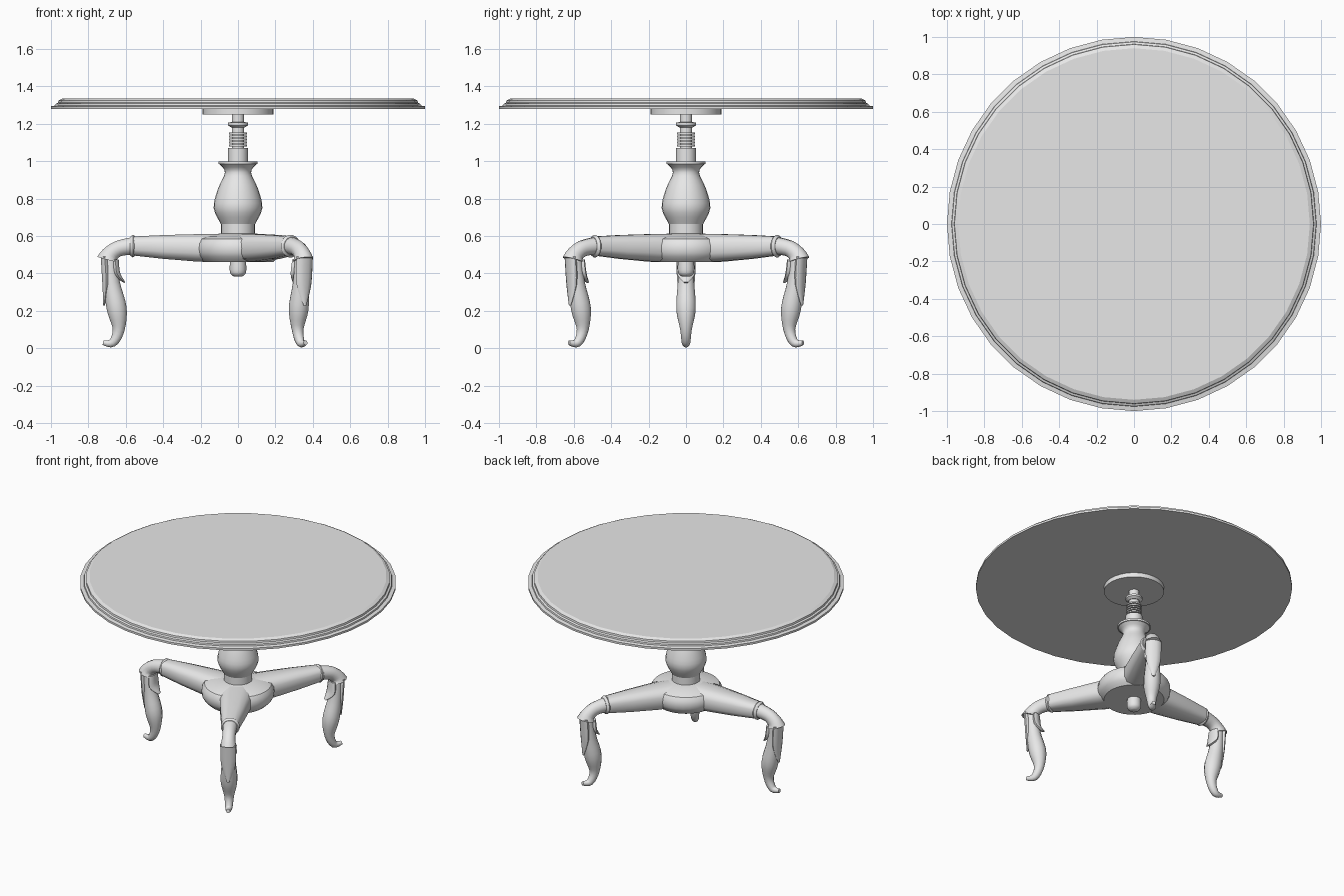
import bpy, bmesh
from math import sin, cos, tau, radians
from mathutils import Vector

cube = bpy.data.objects.get("Cube")
if cube:
    bpy.data.objects.remove(cube, do_unlink=True)

grey = bpy.data.materials.new("plain grey")
grey.use_nodes = True
grey.diffuse_color = (0.8, 0.8, 0.8, 1)
grey.node_tree.nodes["Principled BSDF"].inputs["Base Color"].default_value = grey.diffuse_color


def flowing(points, steps=4):
    """Refine a few control points into a smooth run passing through them."""
    points = [Vector(p) for p in points]
    last = len(points) - 1
    slopes = [(points[min(k + 1, last)] - points[max(k - 1, 0)]) / 2 for k in range(last + 1)]
    run = []
    for k in range(last):
        start, end = points[k], points[k + 1]
        for step in range(steps):
            t = step / steps
            ease = t * t * (3 - 2 * t)
            run.append(start.lerp(end, ease) + slopes[k] * t * (1 - t) ** 2
                       - slopes[k + 1] * t * t * (1 - t))
    return run + [points[last]]


def skin(name, rings, angle):
    """Build a mesh through equal rings of points, closed by flat caps."""
    bm = bmesh.new()
    rows = [[bm.verts.new(point) for point in ring] for ring in rings]
    for low, high in zip(rows, rows[1:]):
        for i in range(len(low)):
            bm.faces.new((low[i - 1], low[i], high[i], high[i - 1]))
    bm.faces.new(rows[0])
    bm.faces.new(rows[-1])
    bmesh.ops.recalc_face_normals(bm, faces=bm.faces)
    mesh = bpy.data.meshes.new(name)
    bm.to_mesh(mesh)
    bm.free()
    mesh.materials.append(grey)
    part = bpy.data.objects.new(name, mesh)
    bpy.context.collection.objects.link(part)
    bpy.ops.object.select_all(action='DESELECT')
    part.select_set(True)
    bpy.context.view_layer.objects.active = part
    bpy.ops.object.shade_smooth_by_angle(angle=radians(angle))
    return part


def turned(name, profile, sides=24, angle=35):
    """Lathe a profile of radius and height about the z axis."""
    turns = [tau * i / sides for i in range(sides)]
    skin(name, [[(r * cos(u), r * sin(u), z) for u in turns] for r, z in profile], angle)


def disc(name, radius, bottom, top, sides=24):
    turned(name, [(radius, bottom), (radius, top)], sides)


def swept(name, path, wide_start=1, wide_end=1, power=1, sides=12):
    """Loft sections of reach, height and half thickness, once for each of the three legs.
    Width follows thickness by a ratio; a power below one squares the section."""
    def soft(value):
        return abs(value) ** power * (1 if value > 0 else -1)

    rings = []
    last = len(path) - 1
    for k, (reach, height, thick) in enumerate(path):
        before, after = path[max(k - 1, 0)], path[min(k + 1, last)]
        along = Vector((after[0] - before[0], 0, after[1] - before[1])).normalized()
        up = Vector((-along.z, 0, along.x))
        width = thick * (wide_start + (wide_end - wide_start) * k / last)
        turns = [tau * (i + 0.5) / sides for i in range(sides)]
        rings.append([Vector((reach, 0, height)) + up * thick * soft(cos(u))
                      + Vector((0, width * soft(sin(u)), 0)) for u in turns])
    part = skin(name, rings, 40)
    copies = [part, part.copy(), part.copy()]
    for k, (side, leg) in enumerate(zip(("back_left", "right", "front_left"), copies)):
        if leg is not part:
            bpy.context.collection.objects.link(leg)
        leg.name = side + "_" + name
        leg.rotation_euler.z = tau * (1 + 2 * k) / 6


# Round top with a stepped, moulded rim, on its mounting disc
turned("table_top", [(1, 1.28), (1, 1.294), (0.976, 1.298), (0.974, 1.308),
                     (0.962, 1.313), (0.96, 1.325), (0.94, 1.335)], 36, 25)
disc("mounting_disc", 0.19, 1.25, 1.281, 32)

# Threaded spindle: stem, socket, collars and stacked ribs
disc("spindle_stem", 0.033, 1, 1.25)
disc("spindle_socket", 0.053, 0.99, 1.07)
turned("spindle_collar", [(0.036, 1.18), (0.053, 1.192), (0.053, 1.206), (0.033, 1.21)])
for k in range(5):
    height = 1.08 + k * 0.016
    disc("spindle_rib", 0.047, height, height + 0.009)

# Vase-shaped column between its foot and its flange
disc("column_foot", 0.09, 0.59, 0.67)
turned("column_vase", flowing([(0.092, 0.665), (0.13, 0.75), (0.108, 0.85),
                               (0.07, 0.94), (0.1, 0.985)]))
disc("column_flange", 0.105, 0.984, 0.998)

# Barrel hub and the knob beneath it
turned("hub", flowing([(0.19, 0.462), (0.228, 0.51), (0.212, 0.585), (0.09, 0.615)], 3), 30)
turned("bottom_knob", flowing([(0.022, 0.383), (0.043, 0.405), (0.043, 0.47)]), 16, 50)

# Tapered arms, each ending in a moulded ring
swept("arm", [(0.04, 0.537, 0.077), (0.22, 0.537, 0.075), (0.4, 0.542, 0.065),
              (0.56, 0.547, 0.052)], 1.45, 1.05, 0.7)
swept("arm_ring", flowing([(0.547, 0.546, 0.05), (0.562, 0.546, 0.061),
                           (0.577, 0.546, 0.05)], 2), sides=16)

# Curved knee sleeve ending in a flared lip
swept("knee", flowing([(0.565, 0.547, 0.048), (0.64, 0.533, 0.044), (0.685, 0.5, 0.048),
                       (0.697, 0.473, 0.06)], 3), 1, 0.9)

# Lower leg with a full calf, slim ankle and curled foot
swept("lower_leg", flowing([(0.688, 0.5, 0.04), (0.676, 0.35, 0.046), (0.648, 0.21, 0.055),
                            (0.638, 0.1, 0.033), (0.67, 0.03, 0.024), (0.722, 0.03, 0.013)]), 1, 0.95)

# Carved leaves on the outer and inner faces of each leg
swept("outer_leaf", flowing([(0.713, 0.49, 0.022), (0.705, 0.34, 0.021),
                             (0.717, 0.228, 0.004)]), 2.3, 2, sides=10)
swept("inner_leaf", flowing([(0.655, 0.475, 0.018), (0.647, 0.4, 0.018),
                             (0.606, 0.352, 0.004)]), 2.4, 3, sides=10)
